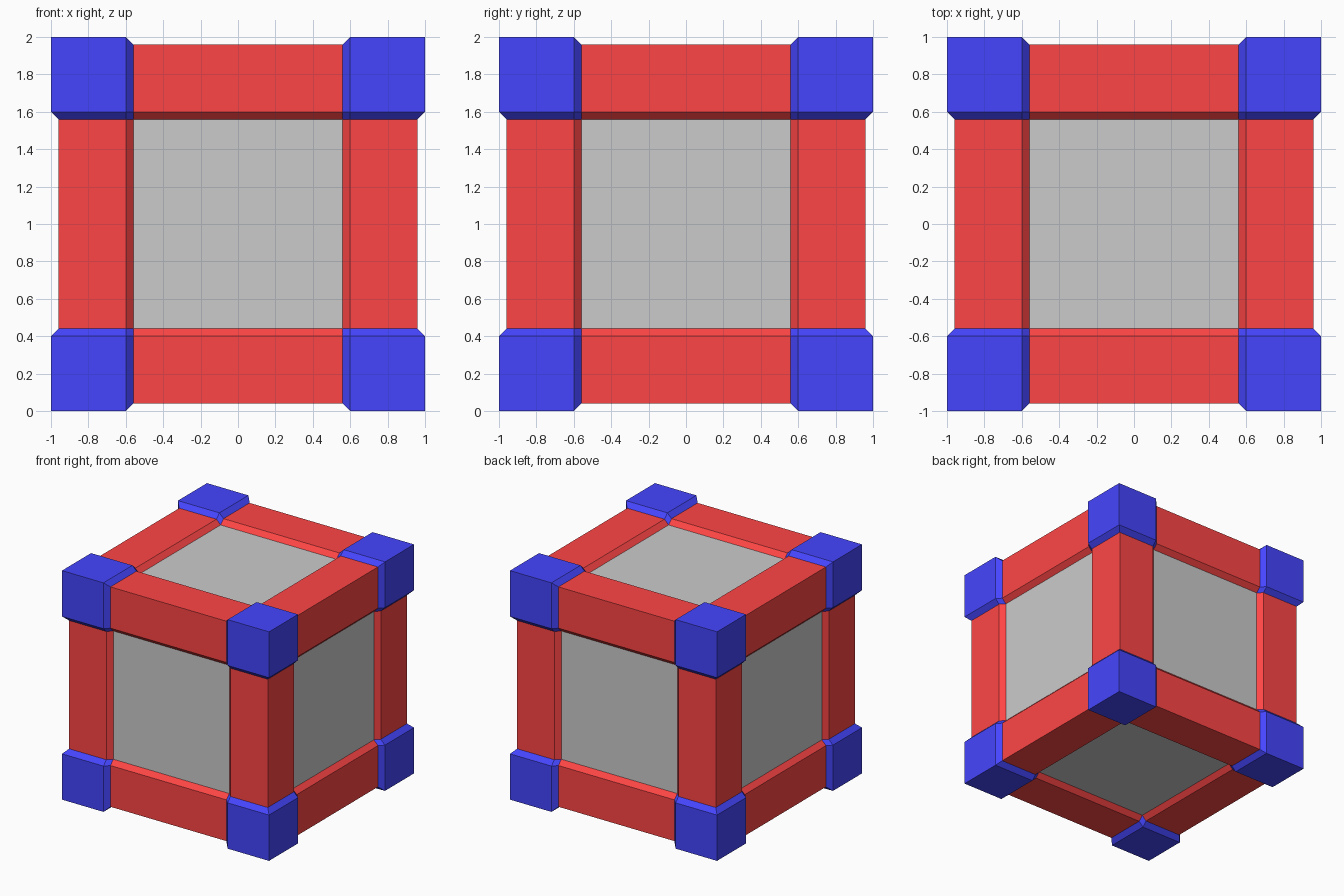
import bpy, bmesh
from math import radians
from itertools import permutations, product
from mathutils import Vector

if "Cube" in bpy.data.objects:
    bpy.data.objects.remove(bpy.data.objects["Cube"])

INNER, MID = 0.56, 0.60            # bevel limits along each face
PANEL, BEAM, OUTER = 0.92, 0.96, 1.0  # depths of panel, beam and corner faces


def material(name, color):
    mat = bpy.data.materials.new(name)
    mat.diffuse_color = color
    mat.use_nodes = True
    mat.node_tree.nodes["Principled BSDF"].inputs["Base Color"].default_value = mat.diffuse_color
    return mat


def hull_into(bm, points):
    """Add the convex solid spanned by the points."""
    verts = [bm.verts.new(Vector(p) + Vector((0, 0, 1))) for p in points]
    bmesh.ops.convex_hull(bm, input=verts)


def finish(bm, name, mat=None):
    bmesh.ops.dissolve_limit(bm, angle_limit=radians(1), verts=bm.verts, edges=bm.edges)
    bmesh.ops.recalc_face_normals(bm, faces=bm.faces)
    mesh = bpy.data.meshes.new(name)
    bm.to_mesh(mesh)
    bm.free()
    if mat:
        mesh.materials.append(mat)
    bpy.context.collection.objects.link(bpy.data.objects.new(name, mesh))


red = material("red", (1.0, 0.06, 0.06, 1))
blue = material("blue", (0.06, 0.06, 1.0, 1))

# Grey core: its six faces are the recessed panels
bm = bmesh.new()
hull_into(bm, product((-PANEL, PANEL), repeat=3))
finish(bm, "core_panels")

# Red edge beams: bevelled profile along each axis, on four edges
profile = [(INNER, INNER), (PANEL, INNER), (BEAM, MID), (BEAM, BEAM),
           (MID, BEAM), (INNER, PANEL)]
bm = bmesh.new()
for axis, su, sv in product(range(3), (-1, 1), (-1, 1)):
    points = []
    for (u, v), end in product(profile, (-INNER, INNER)):
        p = [su * u, sv * v]
        p.insert(axis, end)
        points.append(p)
    hull_into(bm, points)
finish(bm, "edge_beams", red)

# Blue corner blocks: stepped out, bevelled down to beams and panels
seeds = [(OUTER, OUTER, OUTER), (OUTER, OUTER, MID), (OUTER, MID, MID),
         (BEAM, BEAM, INNER), (BEAM, MID, INNER), (PANEL, INNER, INNER),
         (INNER, INNER, INNER)]
corner = {p for s in seeds for p in permutations(s)}
bm = bmesh.new()
for signs in product((-1, 1), repeat=3):
    hull_into(bm, [[s * c for s, c in zip(signs, p)] for p in sorted(corner)])
finish(bm, "corner_blocks", blue)
